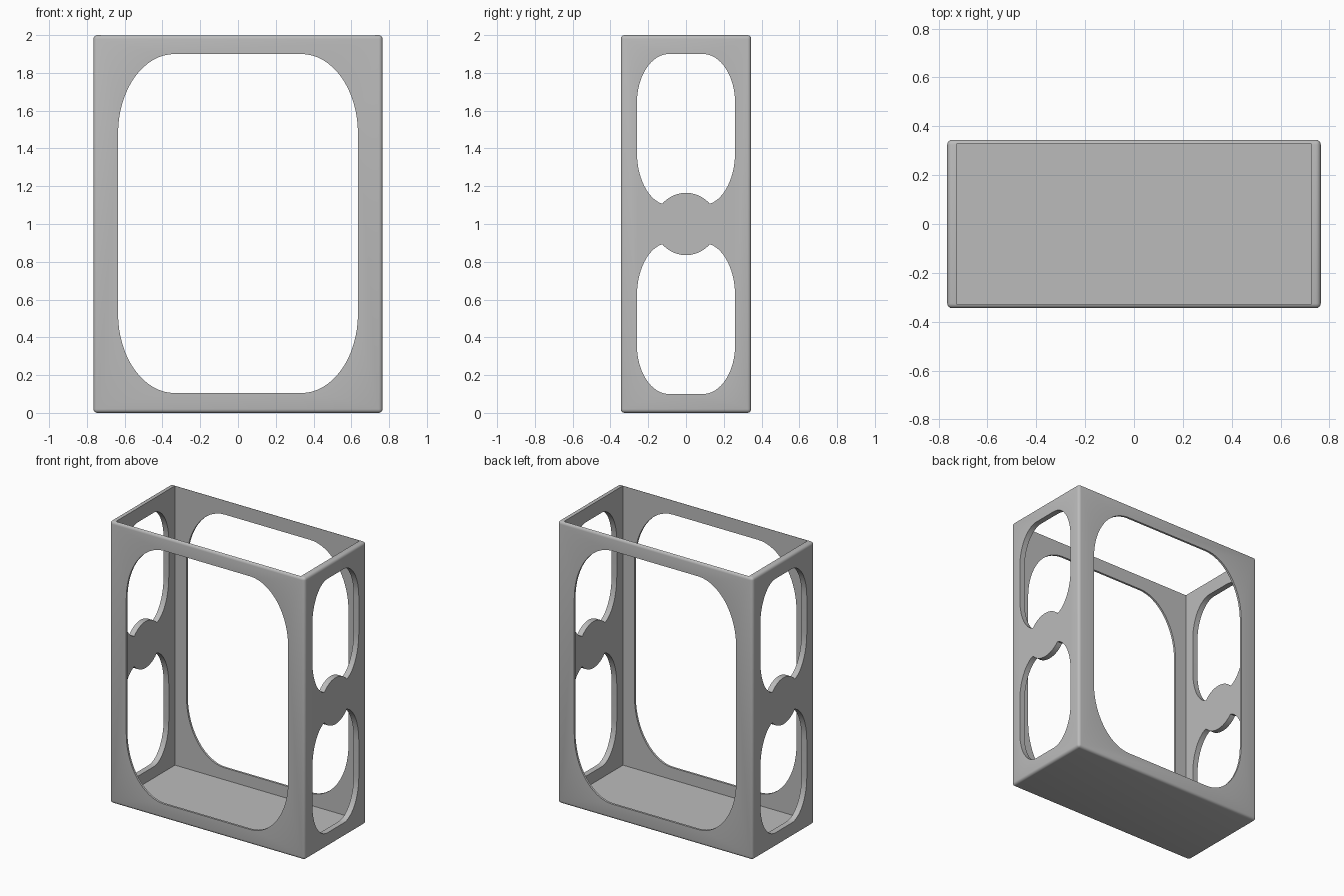
import bpy, bmesh
from math import sin, cos, pi, radians
from mathutils import Vector, Matrix

cube = bpy.data.objects.get("Cube")
if cube:
    bpy.data.objects.remove(cube, do_unlink=True)

W, D, H = 1.53, 0.69, 2.0          # outer size
SIDE, FACE, FLOOR = 0.04, 0.015, 0.02  # wall thicknesses

grey = bpy.data.materials.new("plain grey")
grey.use_nodes = True
colour = (0.5, 0.5, 0.5, 1)
grey.diffuse_color = colour
grey.node_tree.nodes["Principled BSDF"].inputs["Base Color"].default_value = colour


def make_object(name, bm):
    bmesh.ops.recalc_face_normals(bm, faces=bm.faces)
    mesh = bpy.data.meshes.new(name)
    bm.to_mesh(mesh)
    bm.free()
    mesh.materials.append(grey)
    obj = bpy.data.objects.new(name, mesh)
    bpy.context.collection.objects.link(obj)
    return obj


def box(name, size, z_min, bevel=0):
    bm = bmesh.new()
    bmesh.ops.create_cube(bm, size=1)
    bmesh.ops.scale(bm, vec=size, verts=bm.verts)
    bmesh.ops.translate(bm, vec=(0, 0, z_min + size[2] / 2), verts=bm.verts)
    if bevel:
        bmesh.ops.bevel(bm, geom=bm.edges[:], offset=bevel, segments=4,
                        profile=0.5, affect='EDGES')
    return make_object(name, bm)


def window_outline(half, z0, z1, rx, rz_low, rz_high, steps=16):
    """Opening with elliptical corners, anticlockwise from the lower right."""
    corners = [(1, z0 + rz_low, rz_low, -90), (1, z1 - rz_high, rz_high, 0),
               (-1, z1 - rz_high, rz_high, 90), (-1, z0 + rz_low, rz_low, 180)]
    points = []
    for side, cz, rz, start in corners:
        for i in range(steps + 1):
            a = radians(start + 90 * i / steps)
            points.append(Vector((side * (half - rx) + rx * cos(a), cz + rz * sin(a))))
    # Fill the straight lower edge so that it can follow the disc
    first, last = points[0], points[-1]
    points += [last.lerp(first, i / 12) for i in range(1, 12)]
    return points


def around_disc(points, centre, radius):
    """Push outline points out of the round boss."""
    moved = []
    for p in points:
        d = p - centre
        moved.append(centre + d.normalized() * radius if d.length < radius else p)
    return moved


def prism(name, outline, length, turn=0):
    """Extrude an x-z outline through the model along y, then turn about z."""
    bm = bmesh.new()
    face = bm.faces.new([bm.verts.new((p.x, -length / 2, p.y)) for p in outline])
    new = bmesh.ops.extrude_face_region(bm, geom=[face])["geom"]
    bmesh.ops.translate(bm, vec=(0, length, 0),
                        verts=[v for v in new if isinstance(v, bmesh.types.BMVert)])
    bmesh.ops.rotate(bm, cent=(0, 0, 0), matrix=Matrix.Rotation(turn, 3, 'Z'),
                     verts=bm.verts)
    return make_object(name, bm)


# Rounded outer shell
case = box("open_case", (W, D, H), 0, bevel=0.02)

# Hollow, front and back windows, side windows around a central boss
upper = around_disc(window_outline(0.26, 1.1, 1.9, 0.17, 0.28, 0.26),
                    Vector((0, 1)), 0.165)
lower = [Vector((p.x, H - p.y)) for p in upper]
cutters = [
    box("hollow_cutter", (W - 2 * SIDE, D - 2 * FACE, H), FLOOR),
    prism("face_window_cutter",
          window_outline(0.635, 0.105, 1.9, 0.3, 0.42, 0.42), 2),
    prism("upper_side_cutter", upper, 3, pi / 2),
    prism("lower_side_cutter", lower, 3, pi / 2),
]

bpy.context.view_layer.objects.active = case
for cutter in cutters:
    cut = case.modifiers.new(cutter.name, 'BOOLEAN')
    cut.operation = 'DIFFERENCE'
    cut.solver = 'EXACT'
    cut.object = cutter
    bpy.ops.object.modifier_apply(modifier=cut.name)
    bpy.data.objects.remove(cutter, do_unlink=True)

bpy.ops.object.select_all(action='DESELECT')
case.select_set(True)
bpy.ops.object.shade_smooth_by_angle(angle=radians(30))
